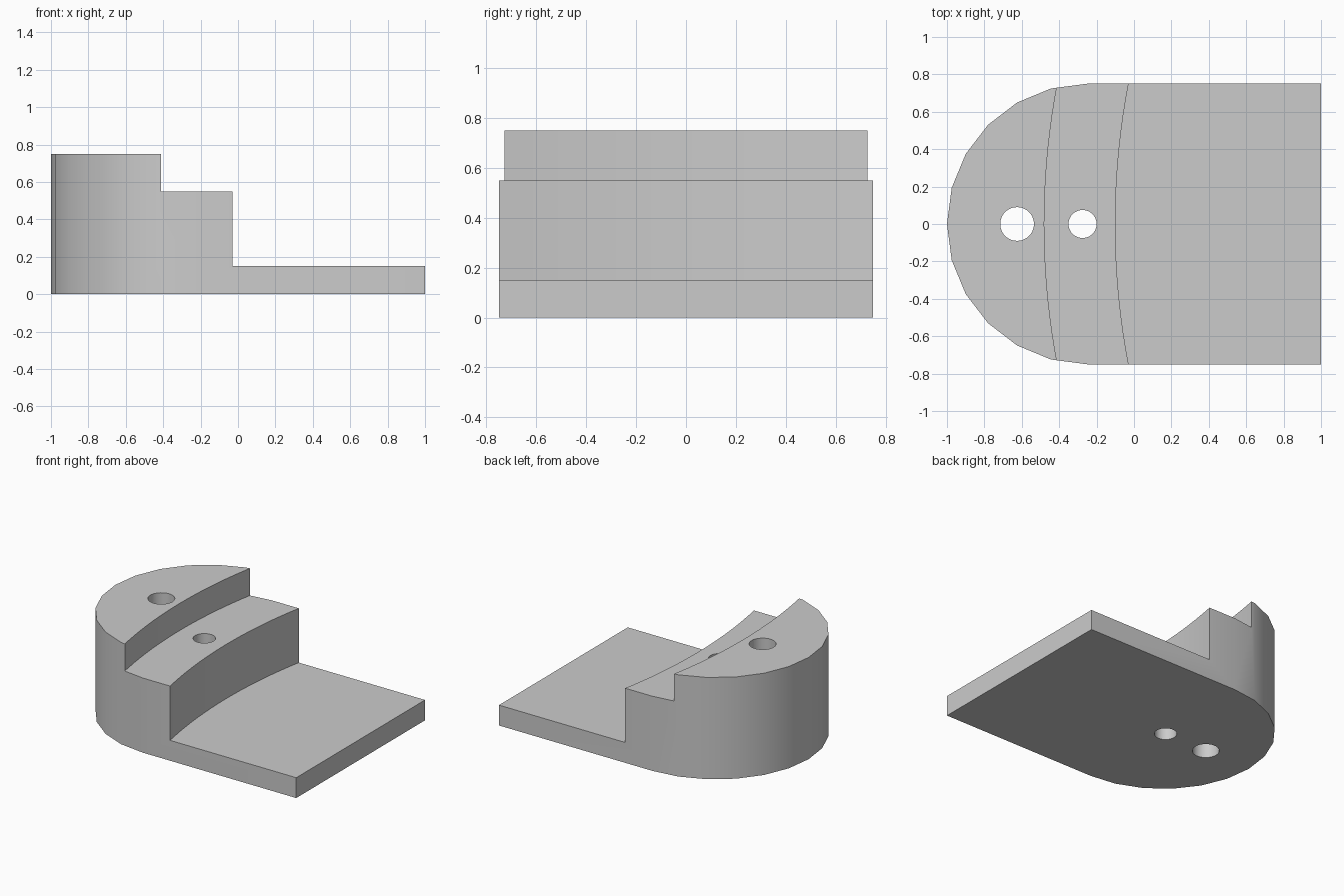
import bpy
import bmesh
from math import cos, sin, pi, sqrt, radians

cube = bpy.data.objects.get("Cube")
if cube:
    bpy.data.objects.remove(cube)

HALF = 0.75          # half width and nose radius
NOSE_X = -0.25       # centre of the rounded end
STEP_RADIUS = 4.0    # curvature of the step risers

grey = bpy.data.materials.new("plain grey")
grey.use_nodes = True
colour = (0.6, 0.6, 0.6, 1)
grey.diffuse_color = colour
grey.node_tree.nodes["Principled BSDF"].inputs["Base Color"].default_value = colour


def prism(name, outline, z0, z1):
    """Extrude a flat outline between two heights."""
    bm = bmesh.new()
    base = bm.faces.new([bm.verts.new((x, y, z0)) for x, y in outline])
    top = bmesh.ops.extrude_face_region(bm, geom=[base])["geom"]
    verts = [v for v in top if isinstance(v, bmesh.types.BMVert)]
    bmesh.ops.translate(bm, verts=verts, vec=(0, 0, z1 - z0))
    bmesh.ops.recalc_face_normals(bm, faces=bm.faces)
    mesh = bpy.data.meshes.new(name)
    bm.to_mesh(mesh)
    bm.free()
    mesh.materials.append(grey)
    obj = bpy.data.objects.new(name, mesh)
    bpy.context.collection.objects.link(obj)
    return obj


def circle(x, radius, count=48):
    return [(x + radius * cos(2 * pi * i / count), radius * sin(2 * pi * i / count))
            for i in range(count)]


def step_outline(front_x, count=24):
    """Everything to the +x side of a curved riser."""
    ys = [1 - 2 * i / count for i in range(count + 1)]
    arc = [(front_x + STEP_RADIUS - sqrt(STEP_RADIUS ** 2 - y * y), y) for y in ys]
    return arc + [(1.5, -1), (1.5, 1)]


def cut(target, cutter):
    cutter.hide_render = True
    mod = target.modifiers.new("cut", "BOOLEAN")
    mod.operation = "DIFFERENCE"
    mod.solver = "EXACT"
    mod.object = cutter
    bpy.ops.object.modifier_apply(modifier=mod.name)
    bpy.data.objects.remove(cutter)


# Body: rectangle with a faceted round end
nose = [(NOSE_X + HALF * cos(a), HALF * sin(a))
        for a in (radians(90 + 15 * i) for i in range(13))]
body = prism("stepped_block", nose + [(1, -HALF), (1, HALF)], 0, 0.75)
bpy.context.view_layer.objects.active = body
body.select_set(True)

# Curved steps
cut(body, prism("upper_step_cutter", step_outline(-0.48), 0.55, 1))
cut(body, prism("lower_step_cutter", step_outline(-0.10), 0.15, 1))

# Through holes
cut(body, prism("large_hole_cutter", circle(-0.625, 0.09), -0.2, 1))
cut(body, prism("small_hole_cutter", circle(-0.275, 0.075), -0.2, 1))

bpy.ops.object.shade_smooth_by_angle(angle=radians(30))
